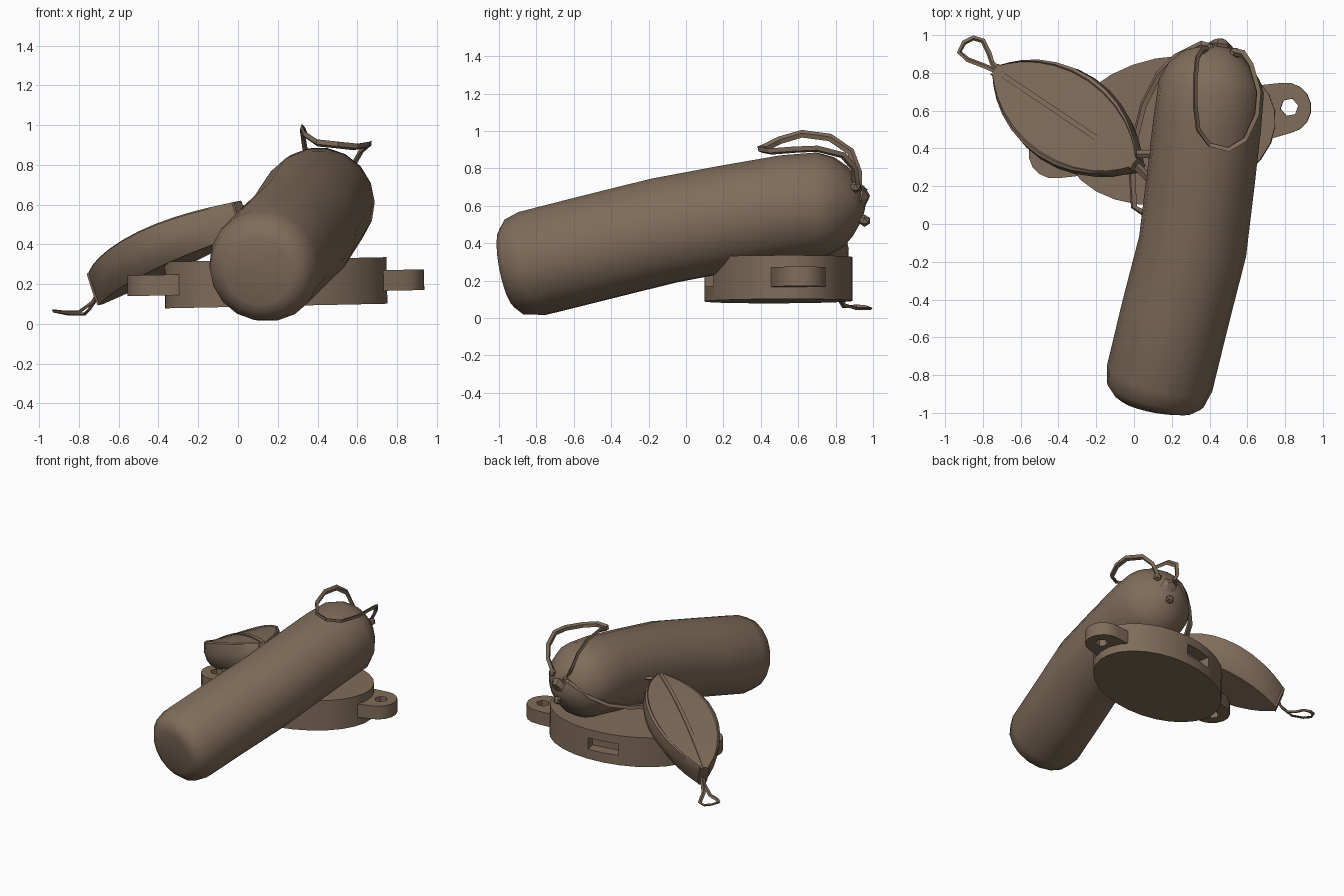
import bpy, bmesh, math
from mathutils import Vector, Matrix

if "Cube" in bpy.data.objects:
    bpy.data.objects.remove(bpy.data.objects["Cube"])

brown = bpy.data.materials.new("earth brown")
brown.diffuse_color = (0.215, 0.152, 0.103, 1)
brown.use_nodes = True
brown.node_tree.nodes["Principled BSDF"].inputs["Base Color"].default_value = brown.diffuse_color


def finish(name, bm, smooth=35):
    bmesh.ops.recalc_face_normals(bm, faces=bm.faces)
    me = bpy.data.meshes.new(name)
    bm.to_mesh(me)
    bm.free()
    me.materials.append(brown)
    ob = bpy.data.objects.new(name, me)
    bpy.context.collection.objects.link(ob)
    if smooth:
        bpy.ops.object.select_all(action='DESELECT')
        ob.select_set(True)
        bpy.context.view_layer.objects.active = ob
        bpy.ops.object.shade_smooth_by_angle(angle=math.radians(smooth))
    return ob


def skin(bm, rings):
    """Join equal rings of points into a capped tube."""
    rs = [[bm.verts.new(p) for p in r] for r in rings]
    n = len(rs[0])
    for a, b in zip(rs, rs[1:]):
        for i in range(n):
            j = (i + 1) % n
            bm.faces.new((a[i], a[j], b[j], b[i]))
    bm.faces.new(rs[0][::-1])
    bm.faces.new(rs[-1])


def tube(name, path, radii, n, flat=1.0, smooth=35):
    """Sweep a round or flattened section along a path."""
    P = [Vector(p) for p in path]
    rings, prev, side = [], None, None
    for i, p in enumerate(P):
        t = (P[min(i + 1, len(P) - 1)] - P[max(i - 1, 0)]).normalized()
        if prev is None:
            side = t.cross(Vector((0, 0, 1))).normalized()
        else:
            side = prev.rotation_difference(t) @ side
        prev = t
        up = side.cross(t)
        r = radii[i] if isinstance(radii, (list, tuple)) else radii
        rings.append([p + side * r * math.cos(2 * math.pi * k / n)
                      + up * r * flat * math.sin(2 * math.pi * k / n) for k in range(n)])
    bm = bmesh.new()
    skin(bm, rings)
    return finish(name, bm, smooth)


# long stuffed roll with a flat front end and a gathered back end
roll = [(.10, -.965, .262, .17), (.103, -.95, .265, .215), (.113, -.91, .273, .262),
        (.135, -.82, .292, .287), (.22, -.47, .38, .288), (.31, -.12, .467, .288),
        (.355, .25, .537, .287), (.39, .55, .59, .286), (.41, .73, .61, .28),
        (.425, .81, .62, .245), (.438, .87, .626, .19), (.45, .92, .63, .12),
        (.455, .945, .633, .06)]
tube("stuffed_roll", [p[:3] for p in roll], [p[3] for p in roll], 18)
tube("gathered_tip", [(.45, .91, .63), (.455, .945, .63), (.457, .965, .62)],
     [.05, .07, .04], 7)

# oval base, tilted slightly
place = (Matrix.Translation((.19, .495, .207)) @ Matrix.Rotation(math.radians(-1.2), 4, 'Y')
         @ Matrix.Rotation(math.radians(11), 4, 'Z'))


def prism(bm, outline, z0, z1):
    skin(bm, [[(x, y, z) for x, y in outline] for z in (z0, z1)])


def arc(cx, rx, ry, a0, a1, n):
    s = [math.radians(a0 + (a1 - a0) * i / n) for i in range(n + 1)]
    return [(cx + rx * math.cos(a), ry * math.sin(a)) for a in s]


bm = bmesh.new()
prism(bm, arc(0, .567, .388, 0, 360, 28)[:-1], -.117, .117)
base = finish("oval_base", bm)

# end lugs
bm = bmesh.new()
for s in (1, -1):
    out = [(.45, -.15)] + arc(.625, .135, .135, -90, 90, 8) + [(.45, .15)]
    prism(bm, [(s * x, s * y) for x, y in out], -.052, .052)
lugs = finish("base_lugs", bm)

# cutters: hexagonal lug holes and side slots
bm = bmesh.new()
for s in (1, -1):
    prism(bm, [(s * x, y) for x, y in arc(.645, .048, .048, 0, 360, 6)[:-1]], -.2, .2)
    prism(bm, [(-.12, s * .30), (.12, s * .30), (.12, s * .5), (-.12, s * .5)], -.04, .05)
cutter = finish("cutter", bm, 0)
cutter.hide_render = True
cutter.display_type = 'WIRE'
cutter.hide_set(True)
for ob in (base, lugs, cutter):
    ob.matrix_world = place
for ob in (base, lugs):
    m = ob.modifiers.new("cut", 'BOOLEAN')
    m.operation, m.object, m.solver = 'DIFFERENCE', cutter, 'EXACT'

# leaf-shaped pouch leaning on the base
U = Vector((.83, -.56, 0))
V = Vector((.56, .83, .12))
N = Vector((-.83 * .38, .56 * .38, 1)).normalized()


def leaf_pt(t, v, h):
    return (Vector((-.37, .57, .43 + .18 * t + .055 * (1 - t * t)))
            + U * .445 * t + V * v + N * h)


def leaf_part(name, section, width, smooth):
    rings = []
    for i in range(15):
        t = math.sin(math.pi * (i / 14 - .5))
        w = width(t)
        d = .82 + .18 * (1 - t * t)
        rings.append([leaf_pt(t, v * w, h * d) for v, h in section])
    bm = bmesh.new()
    skin(bm, rings)
    finish(name, bm, smooth)


leaf_part("leaf_pouch",
          [(-1, 0), (-.93, .008), (-.9, 0), (.9, 0), (.93, .008), (1, 0), (1.03, -.07),
           (.97, -.14), (.78, -.2), (-.78, -.2), (-.97, -.14), (-1.03, -.07)],
          lambda t: max(.035, .25 * max(0, 1 - t * t) ** .73), 30)
leaf_part("leaf_seam", [(-1, -.02), (-1, .008), (1, .008), (1, -.02)], lambda t: .014, 0)

# cords
cords = {
    "carry_loop": [(.41, .92, .68), (.36, .92, .78), (.335, .88, .89), (.325, .77, .965),
                   (.325, .62, .985), (.34, .5, .95), (.40, .42, .91), (.50, .395, .90),
                   (.59, .45, .89), (.65, .58, .90), (.66, .70, .905), (.62, .84, .87),
                   (.58, .90, .80), (.53, .91, .71)],
    "side_strap": [(.42, .93, .69), (.36, .95, .69), (.22, .88, .58), (.13, .79, .51),
                   (.05, .63, .45), (.005, .45, .41), (-.01, .25, .37), (0, .09, .36),
                   (.05, .06, .36)],
    "leaf_strap_upper": [(-.05, .36, .58), (0, .37, .59), (.1, .37, .57)],
    "leaf_strap_lower": [(-.05, .36, .57), (0, .32, .56), (.09, .23, .53)],
    "pouch_loop": [(-.70, .80, .20), (-.71, .81, .13), (-.75, .85, .07), (-.77, .91, .05),
                   (-.80, .97, .05), (-.85, .985, .05), (-.90, .96, .06), (-.925, .91, .065),
                   (-.88, .87, .06), (-.80, .84, .06), (-.73, .81, .11), (-.69, .79, .18)],
}
for name, path in cords.items():
    tube(name, path, .014 if name == "pouch_loop" else .021, 4, .6, 20)

# small knots where the cords meet the roll and pouch
for k, p in enumerate([(.40, .925, .69), (.535, .905, .70), (.46, .955, .52), (-.015, .345, .57)]):
    bm = bmesh.new()
    bmesh.ops.create_icosphere(bm, subdivisions=1, radius=.033, matrix=Matrix.Translation(p))
    finish("knot_%d" % (k + 1), bm, 0)
